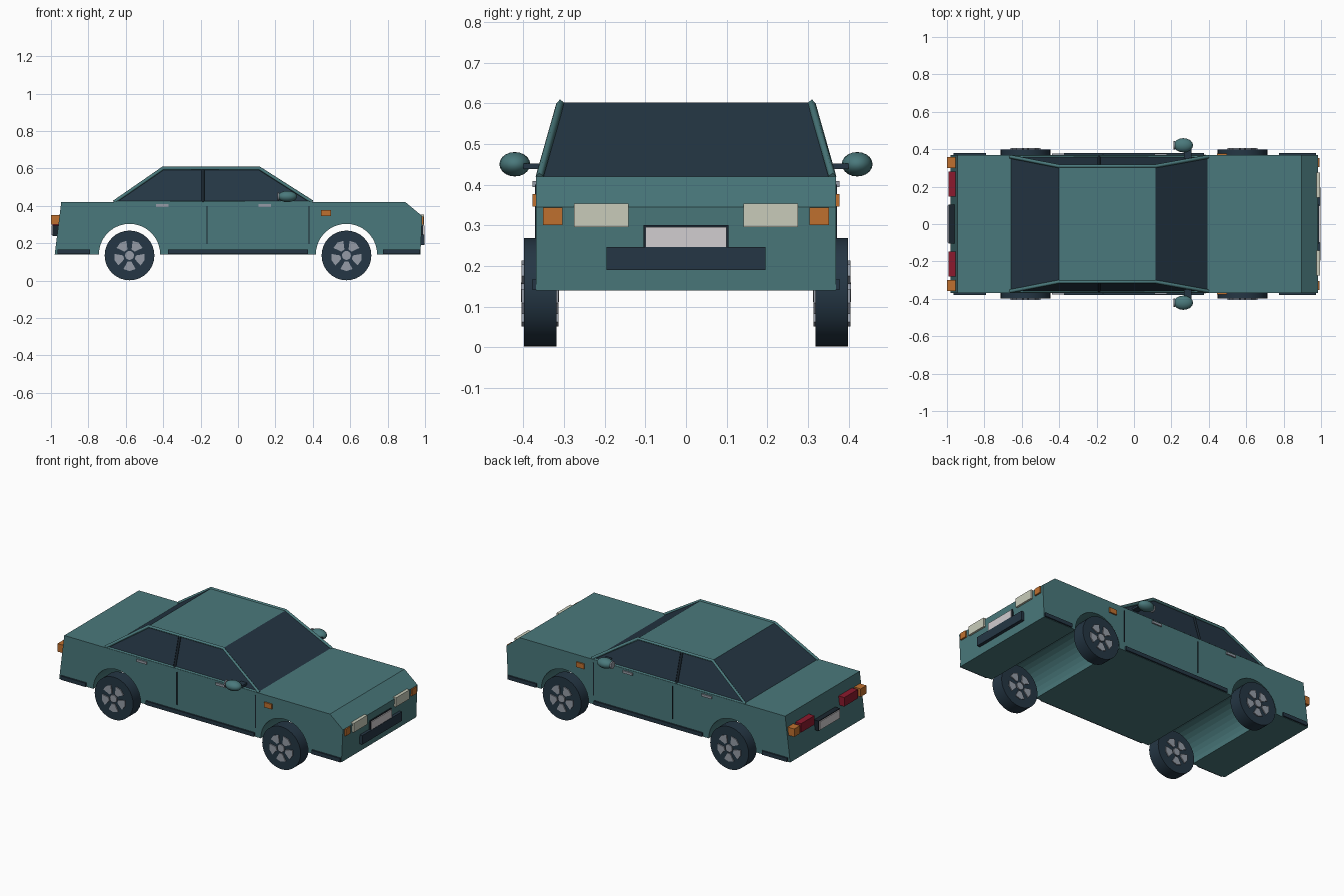
import bpy, bmesh
from math import sin, cos, pi, radians
from mathutils import Vector

if "Cube" in bpy.data.objects:
    bpy.data.objects.remove(bpy.data.objects["Cube"], do_unlink=True)


def material(name, r, g, b):
    m = bpy.data.materials.new(name)
    m.use_nodes = True
    m.diffuse_color = (r, g, b, 1)
    m.node_tree.nodes["Principled BSDF"].inputs["Base Color"].default_value = (r, g, b, 1)
    return m


TEAL = material("teal paint", 0.068, 0.19, 0.2)
DARK = material("dark glass and rubber", 0.018, 0.037, 0.058)
BLACK = material("black trim", 0.01, 0.018, 0.027)
ORANGE = material("orange lamp", 0.52, 0.16, 0.028)
CREAM = material("cream headlight", 0.58, 0.6, 0.49)
WHITE = material("white plate", 0.64, 0.61, 0.63)
GREY = material("grey alloy", 0.3, 0.33, 0.38)
RED = material("red lamp", 0.26, 0.01, 0.026)


def finish(name, bm, mat):
    bmesh.ops.recalc_face_normals(bm, faces=bm.faces)
    mesh = bpy.data.meshes.new(name)
    bm.to_mesh(mesh)
    bm.free()
    mesh.materials.append(mat)
    ob = bpy.data.objects.new(name, mesh)
    bpy.context.collection.objects.link(ob)
    return ob


def prism(name, profile, y0, y1, mat):
    """Extrude an x-z outline from y0 to y1."""
    bm = bmesh.new()
    face = bm.faces.new([bm.verts.new((x, y0, z)) for x, z in profile])
    ext = bmesh.ops.extrude_face_region(bm, geom=[face])["geom"]
    moved = [v for v in ext if isinstance(v, bmesh.types.BMVert)]
    bmesh.ops.translate(bm, verts=moved, vec=(0, y1 - y0, 0))
    return finish(name, bm, mat)


def box(name, xs, ys, zs, mat):
    (x0, x1), (z0, z1) = xs, zs
    return prism(name, [(x0, z0), (x1, z0), (x1, z1), (x0, z1)], ys[0], ys[1], mat)


def side_box(name, side, xs, ys, zs, mat):
    y0, y1 = sorted((ys[0] * side, ys[1] * side))
    return box(name, xs, (y0, y1), zs, mat)


def tube(name, points, radius, mat):
    """Four-sided bar along a path."""
    curve = bpy.data.curves.new(name, "CURVE")
    curve.dimensions = "3D"
    curve.bevel_depth = radius
    curve.bevel_resolution = 0
    curve.use_fill_caps = True
    spline = curve.splines.new("POLY")
    spline.points.add(len(points) - 1)
    for p, co in zip(spline.points, points):
        p.co = (*co, 1)
    curve.materials.append(mat)
    ob = bpy.data.objects.new(name, curve)
    bpy.context.collection.objects.link(ob)
    bpy.ops.object.select_all(action="DESELECT")
    ob.select_set(True)
    bpy.context.view_layer.objects.active = ob
    bpy.ops.object.convert(target="MESH")


def disc(name, centre, radius, depth, rotation, mat, sides=32):
    bpy.ops.mesh.primitive_cylinder_add(vertices=sides, radius=radius, depth=depth,
                                        location=centre, rotation=rotation)
    ob = bpy.context.object
    ob.name = name
    ob.data.materials.append(mat)
    bpy.ops.object.shade_smooth_by_angle(angle=radians(30))
    return ob


# Lower body with wheel arches running right across
AXLES = {"front": 0.58, "rear": -0.58}
FLOOR, BELT, ROOF, HALF = 0.14, 0.42, 0.602, 0.369
outline = [(-0.98, FLOOR), (-0.945, BELT), (0.895, BELT), (0.985, 0.345), (0.975, FLOOR)]
for ax in AXLES.values():
    outline += [(ax + 0.164 * cos(pi * i / 18), FLOOR + 0.164 * sin(pi * i / 18)) for i in range(19)]
prism("body", outline, -HALF, HALF, TEAL)

# Cabin: tapered glass block with painted roof
bm = bmesh.new()
rings = []
for x0, x1, y, z in ((-0.66, 0.395, 0.36, BELT - 0.002), (-0.402, 0.115, 0.305, ROOF)):
    rings.append([bm.verts.new(c) for c in ((x0, -y, z), (x1, -y, z), (x1, y, z), (x0, y, z))])
low, top = rings
bm.faces.new(low)
bm.faces.new(top)
for i in range(4):
    j = (i + 1) % 4
    bm.faces.new((low[i], low[j], top[j], top[i]))
cabin = finish("cabin", bm, DARK)
cabin.data.materials.append(TEAL)
for f in cabin.data.polygons:
    f.material_index = 1 if f.normal.z > 0.95 else 0

# Lamps, plates and front bumper
box("front_bumper", (0.96, 0.998), (-0.195, 0.195), (0.19, 0.247), DARK)
for end, a, b, c in (("front", 0.96, 0.99, 0.996), ("rear", -0.95, -0.992, -0.998)):
    box(end + "_plate_frame", sorted((a, b)), (-0.105, 0.105), (0.239, 0.301), BLACK)
    box(end + "_plate", sorted((a, c)), (-0.1, 0.1), (0.244, 0.296), WHITE)

for label, s in (("left", 1), ("right", -1)):
    side_box("headlight_" + label, s, (0.96, 0.995), (0.141, 0.276), (0.296, 0.353), CREAM)
    side_box("front_indicator_" + label, s, (0.96, 0.993), (0.304, 0.352), (0.301, 0.343), ORANGE)
    side_box("tail_light_" + label, s, (-0.993, -0.95), (0.147, 0.281), (0.296, 0.352), RED)
    side_box("rear_indicator_" + label, s, (-1.0, -0.95), (0.3, 0.357), (0.3, 0.35), ORANGE)
    side_box("side_marker_" + label, s, (0.443, 0.496), (0.36, 0.378), (0.346, 0.377), ORANGE)

    # Sill strips, door seams and handles
    for part, xs in (("rear", (-0.965, -0.79)), ("middle", (-0.375, 0.375)), ("front", (0.775, 0.972))):
        side_box(f"{part}_sill_{label}", s, xs, (0.36, 0.379), (0.142, 0.166), DARK)
    for part, x, h in (("rear", -0.165, -0.405), ("front", 0.38, 0.143)):
        side_box(f"{part}_door_seam_{label}", s, (x - 0.003, x + 0.003), (0.36, 0.371), (0.195, 0.4), BLACK)
        side_box(f"{part}_door_handle_{label}", s, (h - 0.034, h + 0.034), (0.36, 0.377), (0.394, 0.409), GREY)

    # Window frame and centre pillar
    tube("window_frame_" + label, [(-0.662, s * 0.36, BELT), (-0.402, s * 0.309, 0.6),
                                   (0.115, s * 0.309, 0.6), (0.397, s * 0.36, BELT)], 0.01, TEAL)
    tube("belt_rail_" + label, [(-0.655, s * 0.36, BELT), (0.39, s * 0.36, BELT)], 0.007, TEAL)
    tube("centre_pillar_" + label, [(-0.187, s * 0.36, BELT), (-0.187, s * 0.307, 0.598)], 0.009, BLACK)

    # Door mirror
    side_box("mirror_arm_" + label, s, (0.268, 0.308), (0.34, 0.4), (0.438, 0.452), DARK)
    bpy.ops.mesh.primitive_uv_sphere_add(segments=16, ring_count=10, location=(0.264, s * 0.421, 0.45))
    shell = bpy.context.object
    shell.name = "mirror_shell_" + label
    shell.scale = (0.052, 0.038, 0.03)
    shell.data.materials.append(TEAL)
    bpy.ops.object.shade_smooth_by_angle(angle=radians(40))
    lens = disc("mirror_lens_" + label, (0.215, s * 0.421, 0.45), 0.022, 0.008, (0, pi / 2, 0), GREY, 16)

    # Wheels with five-spoke rims on both faces
    for end, ax in AXLES.items():
        hub = Vector((ax, s * 0.359, 0.135))
        disc(f"{end}_tyre_{label}", hub, 0.133, 0.08, (pi / 2, 0, 0), DARK)
        for face, d in (("outer", s), ("inner", -s)):
            y = hub.y + d * 0.04
            disc(f"{end}_{face}_hub_{label}", (ax, y, hub.z), 0.024, 0.014, (pi / 2, 0, 0), GREY, 16)
            for k in range(5):
                mid = -pi / 2 + k * 2 * pi / 5
                wedge = [(ax + r * cos(mid + t), hub.z + r * sin(mid + t))
                         for r, t in ((0.034, -0.3), (0.08, -0.42), (0.084, 0), (0.08, 0.42), (0.034, 0.3))]
                prism(f"{end}_{face}_spoke_{k}_{label}", wedge, y - 0.006, y + 0.006, GREY)
